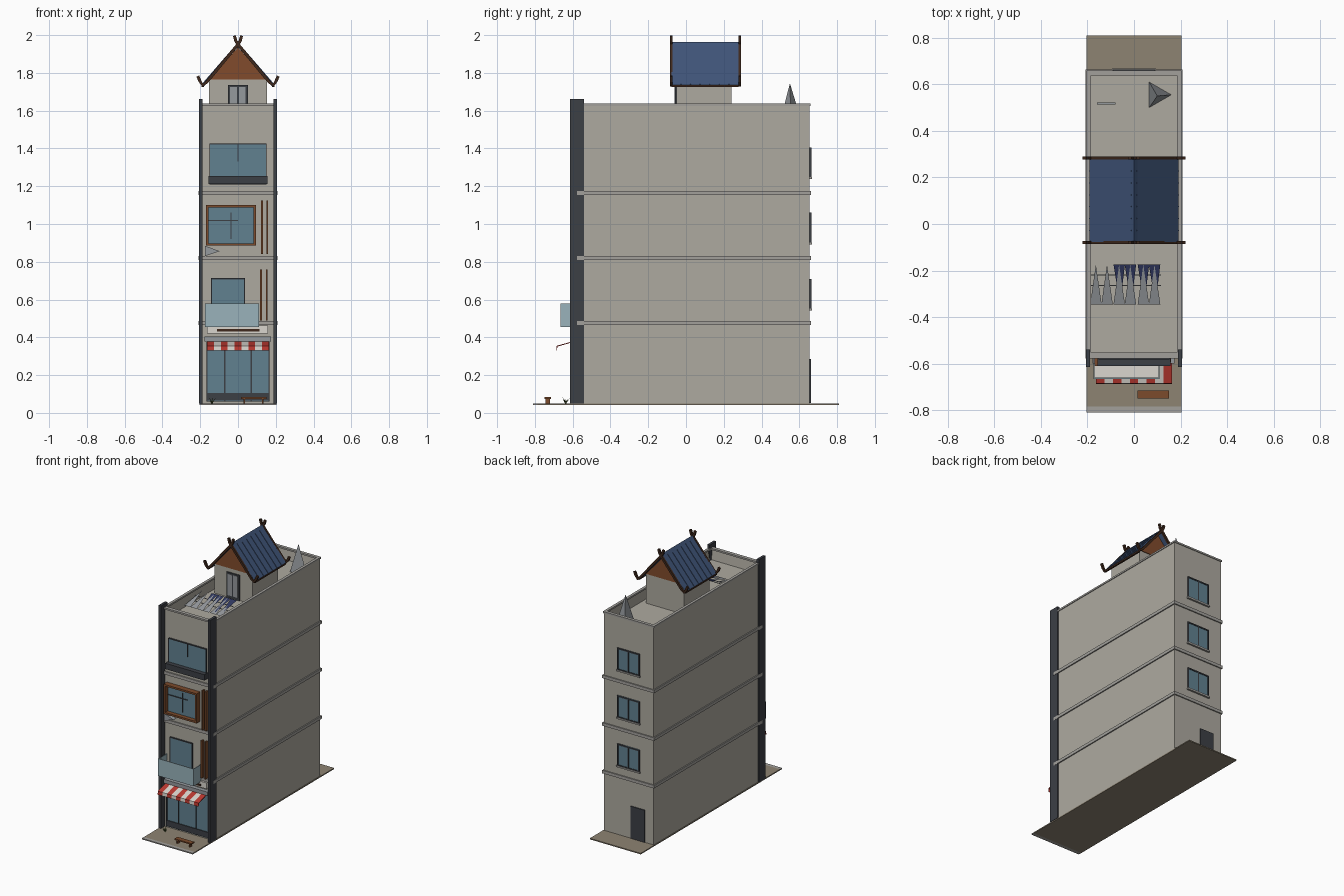
import bpy, bmesh, math, random
from mathutils import Vector

if "Cube" in bpy.data.objects:
    bpy.data.objects.remove(bpy.data.objects["Cube"])

random.seed(4)
COLORS = {
    "wall": (.42, .40, .35), "trim": (.36, .35, .33), "dark": (.045, .05, .06),
    "glass": (.12, .22, .28), "clear": (.32, .45, .5), "wood": (.2, .07, .025),
    "gable": (.22, .07, .025), "darkwood": (.05, .022, .012), "roof": (.05, .09, .19),
    "red": (.5, .04, .03), "white": (.7, .67, .62), "pave": (.27, .23, .17),
    "panel": (.03, .04, .12), "leaf": (.08, .12, .03), "grey": (.3, .32, .34),
}
MATS = {}
for key, c in COLORS.items():
    MATS[key] = bpy.data.materials.new(key)
    MATS[key].diffuse_color = (*c, 1)


def mesh(name, verts, faces, mat):
    me = bpy.data.meshes.new(name)
    me.from_pydata(verts, [], faces)
    bm = bmesh.new()
    bm.from_mesh(me)
    bmesh.ops.recalc_face_normals(bm, faces=bm.faces)
    bm.to_mesh(me)
    bm.free()
    ob = bpy.data.objects.new(name, me)
    bpy.context.collection.objects.link(ob)
    me.materials.append(MATS[mat])
    return ob


def extrude(name, pts, axis, a, b, mat):
    """Closed 2D profile extruded along axis (0=x: points are yz, 1=y: points are xz)."""
    def put(p, t):
        return (t, p[0], p[1]) if axis == 0 else (p[0], t, p[1])
    n = len(pts)
    verts = [put(p, a) for p in pts] + [put(p, b) for p in pts]
    faces = [tuple(range(n)), tuple(range(2 * n - 1, n - 1, -1))]
    faces += [(i, (i + 1) % n, (i + 1) % n + n, i + n) for i in range(n)]
    return mesh(name, verts, faces, mat)


def box(name, x0, x1, y0, y1, z0, z1, mat):
    return extrude(name, [(x0, z0), (x1, z0), (x1, z1), (x0, z1)], 1, y0, y1, mat)


def strip(name, pts, w, y0, y1, mat):
    """Band of width w following an open xz path, extruded in y."""
    left, right = [], []
    for i, p in enumerate(pts):
        d = Vector(pts[min(i + 1, len(pts) - 1)]) - Vector(pts[max(i - 1, 0)])
        n = Vector((-d.y, d.x)).normalized() * w / 2
        left.append(tuple(Vector(p) + n))
        right.append(tuple(Vector(p) - n))
    return extrude(name, left + right[::-1], 1, y0, y1, mat)


def frame(name, x0, x1, z0, z1, y0, y1, t, mat):
    box(name + "_left", x0, x0 + t, y0, y1, z0, z1, mat)
    box(name + "_right", x1 - t, x1, y0, y1, z0, z1, mat)
    box(name + "_bottom", x0 + t, x1 - t, y0, y1, z0, z0 + t, mat)
    box(name + "_top", x0 + t, x1 - t, y0, y1, z1 - t, z1, mat)


F, B = -.57, .655          # front and back wall planes

# pavement and kerb
box("pavement", -.204, .204, -.785, .81, .042, .05, "pave")
box("kerb", -.204, .204, -.81, -.785, .042, .05, "trim")

# main block with sunken roof terrace
body = box("building_body", -.2, .2, F, B, .05, 1.63, "wall")
bm = bmesh.new()
bm.from_mesh(body.data)
top = max(bm.faces, key=lambda f: f.calc_center_median().z)
bmesh.ops.inset_region(bm, faces=[top], thickness=.015)
bmesh.ops.translate(bm, verts=top.verts, vec=(0, 0, -.08))
bm.to_mesh(body.data)
bm.free()

# parapet coping
for s in (-1, 1):
    box("coping_side", *sorted((s * .185, s * .205)), F - .008, B + .005, 1.625, 1.637, "trim")
box("coping_front", -.185, .185, F - .008, F + .018, 1.625, 1.637, "trim")
box("coping_back", -.185, .185, B - .018, B + .005, 1.625, 1.637, "trim")

# floor bands and front piers
for z in (.475, .82, 1.165):
    box("floor_band", -.208, .208, F - .008, B + .008, z - .011, z + .011, "trim")
for s in (-1, 1):
    box("front_pier", *sorted((s * .188, s * .207)), -.614, -.54, .05, 1.663, "dark")

# shopfront
box("shop_glass", -.165, .165, F - .008, F + .01, .06, .37, "glass")
box("shop_kick_plate", -.165, .165, F - .014, F, .065, .105, "dark")
for x in (-.165, -.07, .07, .165):
    box("shop_mullion", x - .003, x + .003, F - .013, F, .06, .375, "dark")
box("shop_header", -.178, .175, F - .03, F, .378, .405, "grey")
box("sign_board", -.165, .16, F - .02, F, .42, .463, "white")
box("sign_bar", -.11, .115, F - .025, F - .02, .43, .443, "darkwood")

# striped awning
profile = [(F - .005, .386), (-.685, .355), (-.687, .33), (-.683, .33), (-.681, .351), (F - .005, .381)]
for i in range(9):
    x = -.163 + i * .326 / 9
    extrude("awning_stripe", profile, 0, x, x + .326 / 9, "white" if i % 2 else "red")

# first floor balcony and door
box("balcony_door", -.14, .035, F - .006, F + .01, .47, .71, "glass")
frame("balcony_door_frame", -.143, .038, .467, .713, F - .01, F, .006, "dark")
box("balcony_slab", -.172, .108, -.66, F, .455, .467, "white")
box("balcony_glass_front", -.174, .11, -.665, -.66, .455, .58, "clear")
for x in (-.174, .106):
    box("balcony_glass_side", x, x + .004, -.66, F, .455, .58, "clear")

# vertical timber fins
for z0, z1, xs in ((.49, .76, (.122, .152)), (.84, 1.125, (.128, .155))):
    for x in xs:
        box("timber_fin", x - .005, x + .005, F - .025, F, z0, z1, "wood")

# second floor boxed window
frame("box_window_frame", -.17, .095, .885, 1.1, F - .04, F, .013, "wood")
box("box_window_glass", -.157, .082, F - .01, F + .01, .898, 1.087, "glass")
box("box_window_mullion", -.039, -.034, F - .015, F - .01, .92, 1.06, "dark")
box("box_window_transom", -.157, .0, F - .015, F - .01, 1.015, 1.021, "dark")

# wall unit under the box window
extrude("wall_unit", [(-.175, .83), (-.098, .856), (-.175, .885)], 1, F - .03, F, "grey")

# third floor window and planter
box("top_window_glass", -.15, .15, F - .008, F + .01, 1.25, 1.425, "glass")
frame("top_window_frame", -.152, .152, 1.21, 1.427, F - .012, F, .005, "dark")
box("top_window_mullion", -.003, .003, F - .012, F, 1.33, 1.425, "dark")
box("planter", -.157, .157, F - .04, F, 1.213, 1.255, "dark")

# back windows and door
for z in (.55, .9, 1.245):
    box("back_window_glass", -.085, .085, B, B + .005, z, z + .16, "glass")
    frame("back_window_frame", -.09, .09, z, z + .16, B, B + .009, .009, "dark")
    box("back_window_mullion", -.004, .004, B, B + .009, z, z + .16, "dark")
    box("back_window_sill", -.094, .094, B, B + .013, z - .008, z + .003, "trim")
box("back_door", -.13, -.02, B, B + .007, .052, .285, "dark")

# rooftop pavilion: walls, door, gables
box("pavilion_walls", -.153, .153, -.05, .24, 1.55, 1.765, "wall")
gable = [(-.153, 1.765), (.153, 1.765), (0, 1.935)]
extrude("pavilion_gable", gable, 1, -.055, .245, "gable")
box("pavilion_door", -.053, .052, -.058, -.05, 1.55, 1.735, "dark")
for x in (-.042, .004):
    box("pavilion_door_pane", x, x + .036, -.061, -.058, 1.57, 1.725, "grey")

# pitched roof with ridge and seams
roof = [(-.192, 1.735), (0, 1.957), (.192, 1.735), (.182, 1.727), (0, 1.937), (-.182, 1.727)]
extrude("pavilion_roof", roof, 1, -.078, .278, "roof")
extrude("roof_ridge", [(-.016, 1.942), (0, 1.963), (.016, 1.942)], 1, -.078, .278, "roof")
for s in (-1, 1):
    for k in range(1, 7):
        y = -.078 + k * .356 / 7
        strip("roof_seam", [(s * .19, 1.738), (s * .01, 1.946)], .006, y - .002, y + .002, "roof")
    # bargeboards with crossed tips and upturned ends
    for y in (-.079, .284):
        path = [(s * .213, 1.783), (s * .201, 1.755), (s * .186, 1.735),
                (s * .165, 1.752), (0, 1.951), (-s * .012, 1.97), (-s * .019, 1.997)]
        strip("bargeboard", path, .016, y - .007, y + .007, "darkwood")
    box("eave_trim", *sorted((s * .18, s * .192)), -.078, .278, 1.725, 1.737, "darkwood")

# terrace solar panels, each a pale and a dark triangle pair
for x in (-.188, -.088, .016):
    z0, z1 = 1.565, 1.615
    a, b, c = x, x + .048, x + .097
    for p in (a, b):
        mesh("panel_pale", [(p, -.345, z0), (p + .049, -.345, z0), (p + .024, -.175, z1)], [(0, 1, 2)], "grey")
    if x > -.1:
        for p in (a, b):
            mesh("panel_dark", [(p, -.175, z1), (p + .049, -.175, z1), (p + .028, -.345, z0)],
                 [(0, 1, 2)], "panel")
for y, z in ((-.22, 1.59), (-.265, 1.575)):
    box("panel_rail", -.188, .115, y - .002, y + .002, z - .004, z, "grey")

# three-sided roof spire and small pipe
base = [(.097 + .063 * math.cos(i * math.tau / 3), .555 + .063 * math.sin(i * math.tau / 3), 1.55)
        for i in range(3)]
mesh("roof_spire", base + [(.1, .55, 1.745)], [(0, 1, 2), (0, 1, 3), (1, 2, 3), (2, 0, 3)], "grey")
box("roof_pipe", -.16, -.08, .513, .522, 1.555, 1.565, "grey")

# bench
box("bench_seat", .015, .15, -.75, -.715, .074, .083, "wood")
for x in (.03, .128):
    box("bench_leg", x, x + .008, -.745, -.72, .05, .074, "wood")

# spiky plant by the entrance
for i in range(9):
    t = i * math.tau / 9
    r = random.uniform(.015, .03)
    d, n = Vector((math.cos(t), math.sin(t), 0)), Vector((-math.sin(t), math.cos(t), 0)) * .005
    o = Vector((-.138, -.637, .05))
    up = Vector((0, 0, random.uniform(.02, .036)))
    mesh("plant_leaf", [o + n, o - n, o + d * r + up], [(0, 1, 2)], "leaf")

for m in bpy.data.materials:
    if m.users and not m.is_grease_pencil:
        m.use_nodes = True
        m.node_tree.nodes["Principled BSDF"].inputs["Base Color"].default_value = m.diffuse_color
